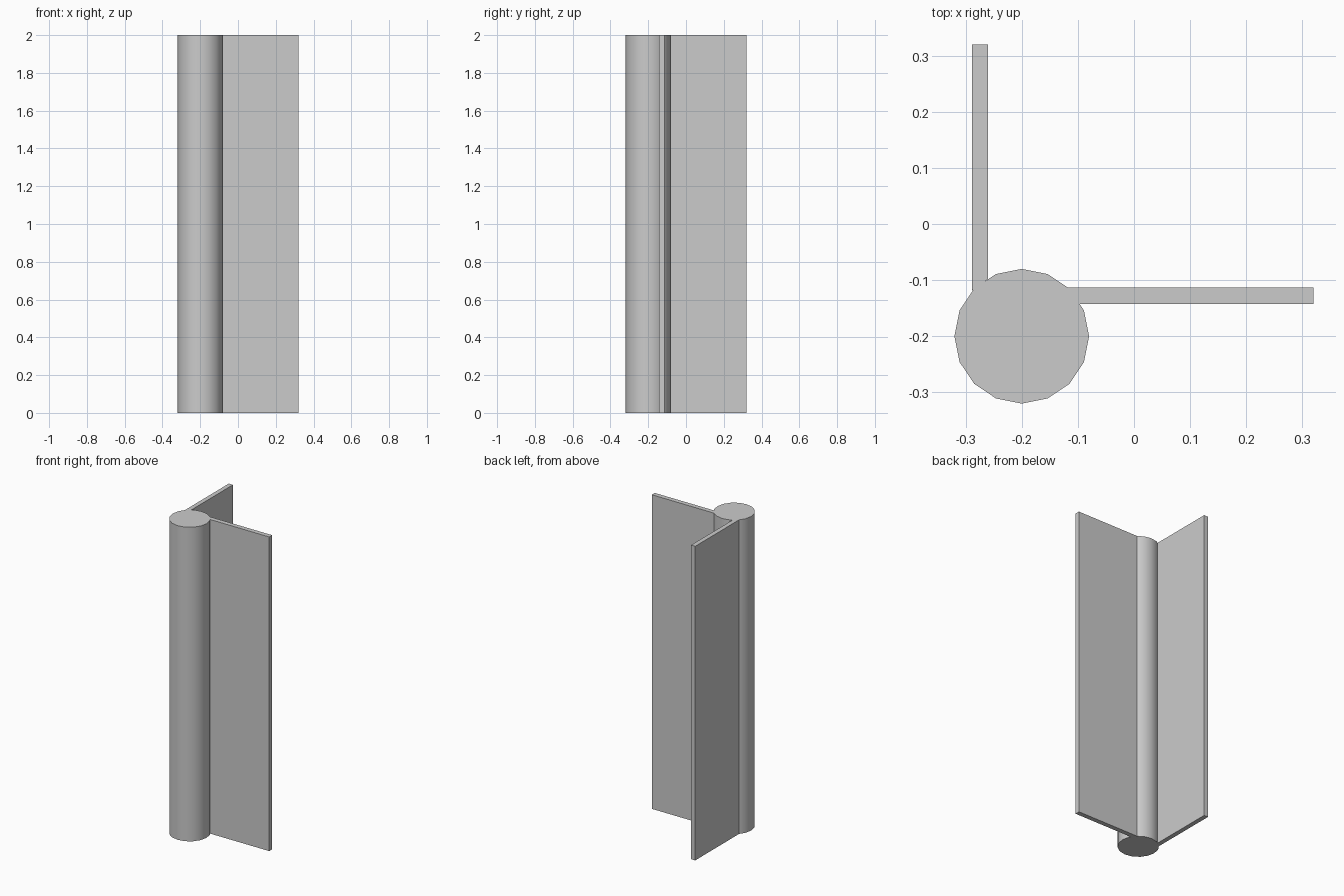
import bpy
import bmesh
import math

cube = bpy.data.objects.get("Cube")
if cube:
    bpy.data.objects.remove(cube, do_unlink=True)

HEIGHT = 2.0
CENTRE = -0.2      # post axis, same in x and y
RADIUS = 0.12

grey = bpy.data.materials.new("plain grey")
grey.use_nodes = True
COLOUR = (0.6, 0.6, 0.6, 1.0)
grey.diffuse_color = COLOUR
grey.node_tree.nodes["Principled BSDF"].inputs["Base Color"].default_value = COLOUR


def extrude_profile(name, points):
    """Raise a flat counter-clockwise outline to the full height."""
    bm = bmesh.new()
    base = bm.faces.new([bm.verts.new((x, y, 0)) for x, y in points])
    top = bmesh.ops.extrude_face_region(bm, geom=[base], use_keep_orig=True)
    moved = [v for v in top["geom"] if isinstance(v, bmesh.types.BMVert)]
    bmesh.ops.translate(bm, vec=(0, 0, HEIGHT), verts=moved)
    bmesh.ops.recalc_face_normals(bm, faces=bm.faces)
    mesh = bpy.data.meshes.new(name)
    bm.to_mesh(mesh)
    bm.free()
    mesh.materials.append(grey)
    obj = bpy.data.objects.new(name, mesh)
    bpy.context.collection.objects.link(obj)
    return obj


# Round sixteen-sided post
post = extrude_profile("round_post", [
    (CENTRE + RADIUS * math.cos(i * math.tau / 16),
     CENTRE + RADIUS * math.sin(i * math.tau / 16)) for i in range(16)])
bpy.ops.object.select_all(action='DESELECT')
post.select_set(True)
bpy.context.view_layer.objects.active = post
bpy.ops.object.shade_smooth_by_angle(angle=math.radians(30))

# Thin wings at a right angle, their inner ends meeting the post wall
extrude_profile("side_wing", [
    (-0.097, -0.143), (0.32, -0.143), (0.32, -0.113), (-0.119, -0.113)])
extrude_profile("back_wing", [
    (-0.289, -0.119), (-0.26, -0.098), (-0.26, 0.32), (-0.289, 0.32)])
